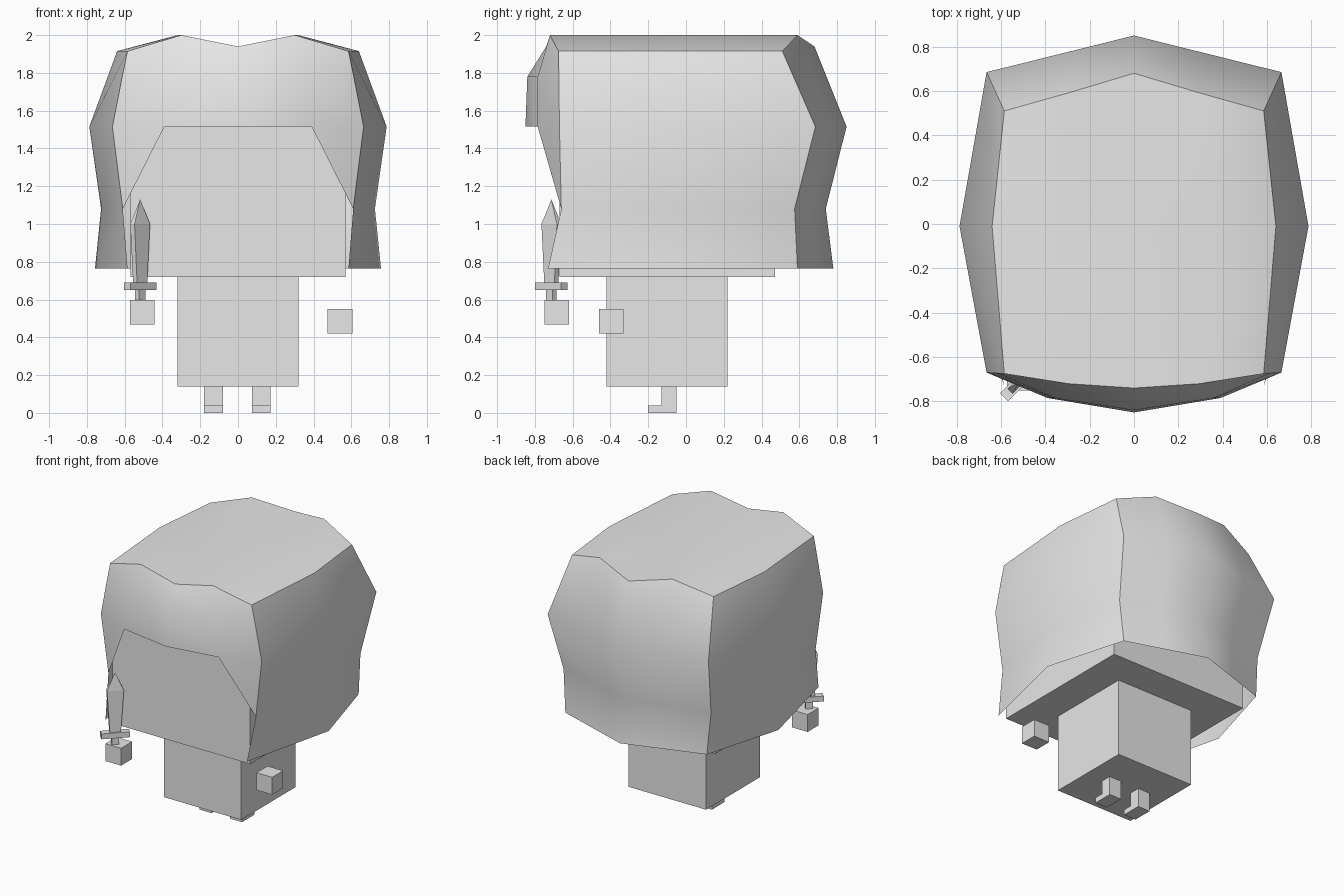
import bpy, bmesh, math
from mathutils import Matrix, Vector

if "Cube" in bpy.data.objects:
    bpy.data.objects.remove(bpy.data.objects["Cube"])

grey = bpy.data.materials.new("plain grey")
grey.diffuse_color = (0.8, 0.8, 0.8, 1)
grey.use_nodes = True
grey.node_tree.nodes["Principled BSDF"].inputs["Base Color"].default_value = grey.diffuse_color


def finish(bm, name):
    bmesh.ops.remove_doubles(bm, verts=bm.verts[:], dist=0.0005)
    bmesh.ops.recalc_face_normals(bm, faces=bm.faces[:])
    mesh = bpy.data.meshes.new(name)
    bm.to_mesh(mesh)
    bm.free()
    mesh.materials.append(grey)
    ob = bpy.data.objects.new(name, mesh)
    bpy.context.collection.objects.link(ob)
    return ob


def box(name, centre, size, turn=0):
    bm = bmesh.new()
    m = (Matrix.Translation(centre) @ Matrix.Rotation(math.radians(turn), 4, 'Z')
         @ Matrix.Diagonal((*size, 1)))
    bmesh.ops.create_cube(bm, size=1, matrix=m)
    return finish(bm, name)


# Head, torso and hands
box("head", (0, -0.10, 1.29), (1.14, 1.14, 1.14))
box("torso", (0, -0.10, 0.43), (0.64, 0.64, 0.58))
box("left_hand", (0.54, -0.395, 0.485), (0.13, 0.13, 0.13))
box("right_hand", (-0.507, -0.685, 0.533), (0.13, 0.13, 0.13))

# L-shaped legs with toes pointing forward
leg_profile = [(-0.20, 0), (-0.05, 0), (-0.05, 0.14), (-0.13, 0.14), (-0.13, 0.04), (-0.20, 0.04)]
for name, x in (("left_leg", 0.073), ("right_leg", -0.18)):
    bm = bmesh.new()
    side = bm.faces.new([bm.verts.new((x, y, z)) for y, z in leg_profile])
    ext = bmesh.ops.extrude_face_region(bm, geom=[side], use_keep_orig=True)
    bmesh.ops.translate(bm, vec=(0.10, 0, 0),
                        verts=[v for v in ext["geom"] if isinstance(v, bmesh.types.BMVert)])
    finish(bm, name)

# Sword, turned diagonally
SX, SY = -0.518, -0.713
box("sword_handle", (SX, SY, 0.645), (0.05, 0.03, 0.11), 45)
box("sword_guard", (SX, SY, 0.67), (0.195, 0.05, 0.04), 45)
bm = bmesh.new()
rings = []
for half_l, half_w, z in ((0.038, 0.015, 0.69), (0.058, 0.016, 1.0)):
    rot = Matrix.Rotation(math.radians(45), 3, 'Z')
    rings.append([bm.verts.new(rot @ Vector((sx * half_l, sy * half_w, 0)) + Vector((SX, SY, z)))
                  for sx, sy in ((-1, -1), (1, -1), (1, 1), (-1, 1))])
tip = bm.verts.new((SX, SY, 1.13))
bm.faces.new(rings[0])
for i in range(4):
    j = (i + 1) % 4
    bm.faces.new((rings[0][i], rings[0][j], rings[1][j], rings[1][i]))
    bm.faces.new((rings[1][i], rings[1][j], tip))
finish(bm, "sword_blade")

# Hair: an open shell of one half's patches, repeated on the other side
top_front = [(0, -0.74, 1.94), (0.30, -0.72, 2.0), (0.585, -0.675, 1.915)]
top_mid = [(0, -0.01, 1.94), (0.32, -0.01, 2.0), (0.64, -0.01, 1.915)]
top_back = [(0, 0.68, 1.94), (0.30, 0.59, 2.0), (0.585, 0.51, 1.915)]
front_corner = [top_front[2], (0.665, -0.67, 1.515), (0.61, -0.66, 1.08), (0.585, -0.73, 0.765)]
side_mid = [top_mid[2], (0.787, -0.01, 1.515), (0.725, -0.01, 1.08), (0.757, -0.01, 0.765)]
back_corner = [top_back[2], (0.665, 0.685, 1.515), (0.61, 0.575, 1.08), (0.585, 0.59, 0.765)]
back_mid = [top_back[0], (0, 0.85, 1.515), (0, 0.74, 1.08), (0, 0.78, 0.765)]
# Column between the back middle and the back corner, under the crown ridge
back_ridge = [top_back[1]] + [tuple((a + b) / 2 for a, b in zip(p, q))
                              for p, q in zip(back_mid[1:], back_corner[1:])]
fringe_mid = [top_front[0], (0, -0.84, 1.78), (0, -0.85, 1.515)]
fringe_ridge = [top_front[1], (0.36, -0.785, 1.78), (0.39, -0.785, 1.515)]
fringe_edge = [front_corner[0], (0.613, -0.673, 1.78), front_corner[1]]
patches = [
    [top_front, top_mid, top_back],
    [front_corner, side_mid, back_corner],
    [back_corner, back_ridge, back_mid],
    [fringe_mid, fringe_ridge, fringe_edge],
]

bm = bmesh.new()
for s in (1, -1):
    def vert(p):
        return bm.verts.new((s * p[0], p[1], p[2]))
    for rows in patches:
        grid = [[vert(p) for p in row] for row in rows]
        for a, b in zip(grid, grid[1:]):
            for i in range(len(a) - 1):
                bm.faces.new((a[i], a[i + 1], b[i + 1], b[i]))
    # Temple lock hanging from the fringe
    bm.faces.new([vert(p) for p in (fringe_ridge[2], front_corner[1], front_corner[2])])
hair = finish(bm, "hair")
# Make the shell face outward
if sum(p.normal.dot(p.center - Vector((0, 0, 1.3))) for p in hair.data.polygons) < 0:
    hair.data.flip_normals()
bpy.context.view_layer.objects.active = hair
hair.select_set(True)
bpy.ops.object.shade_smooth_by_angle(angle=math.radians(42))
